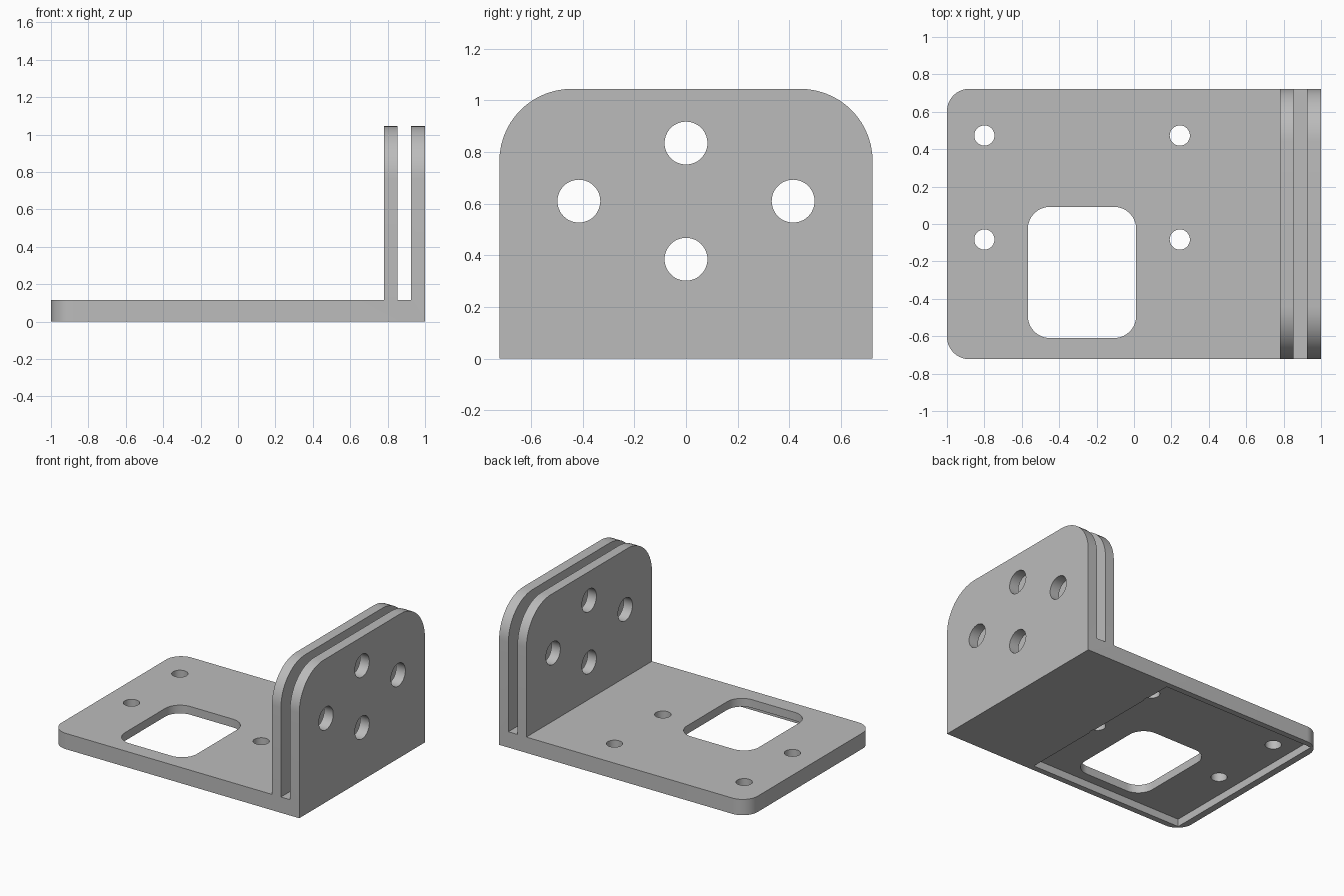
import bpy, bmesh, math
from mathutils import Matrix, Vector

if "Cube" in bpy.data.objects:
    bpy.data.objects.remove(bpy.data.objects["Cube"])

HALF_Y = 0.723
PLATE = 0.115
TOP = 1.045

grey = bpy.data.materials.new("plain_grey")
grey.use_nodes = True
grey.diffuse_color = (0.5, 0.5, 0.5, 1)
grey.node_tree.nodes["Principled BSDF"].inputs["Base Color"].default_value = (0.5, 0.5, 0.5, 1)


def make_object(name, bm):
    bmesh.ops.recalc_face_normals(bm, faces=bm.faces)
    mesh = bpy.data.meshes.new(name)
    bm.to_mesh(mesh)
    bm.free()
    mesh.materials.append(grey)
    obj = bpy.data.objects.new(name, mesh)
    bpy.context.collection.objects.link(obj)
    return obj


def round_edges(bm, test, radius):
    edges = [e for e in bm.edges if test(*(v.co for v in e.verts))]
    bmesh.ops.bevel(bm, geom=edges, offset=radius, segments=14, profile=0.5,
                    affect='EDGES', clamp_overlap=False)


def upright(a, b):
    return abs(a.x - b.x) < 1e-4 and abs(a.y - b.y) < 1e-4


def box(name, low, high, radius=0):
    low, high = Vector(low), Vector(high)
    bm = bmesh.new()
    bmesh.ops.create_cube(bm, size=1, matrix=Matrix.Translation((low + high) / 2)
                          @ Matrix.Diagonal((*(high - low), 1)))
    if radius:
        round_edges(bm, upright, radius)
    return make_object(name, bm)


def cylinder(name, centre, radius, depth, along_x=False):
    turn = Matrix.Rotation(math.pi / 2, 4, 'Y') if along_x else Matrix()
    bm = bmesh.new()
    bmesh.ops.create_cone(bm, cap_ends=True, segments=48, radius1=radius, radius2=radius,
                          depth=depth, matrix=Matrix.Translation(centre) @ turn)
    return make_object(name, bm)


# Side profile: flat plate with two upright flanges, extruded across the width
profile = [(-1, 0), (1, 0), (1, TOP), (0.925, TOP), (0.925, PLATE), (0.852, PLATE),
           (0.852, TOP), (0.78, TOP), (0.78, PLATE), (-1, PLATE)]
bm = bmesh.new()
face = bm.faces.new([bm.verts.new((x, -HALF_Y, z)) for x, z in profile])
side = bmesh.ops.extrude_face_region(bm, geom=[face])
bmesh.ops.translate(bm, vec=(0, 2 * HALF_Y, 0),
                    verts=[g for g in side["geom"] if isinstance(g, bmesh.types.BMVert)])

# Rounded plate corners and flange shoulders
round_edges(bm, lambda a, b: upright(a, b) and a.x < -0.99, 0.12)
round_edges(bm, lambda a, b: abs(a.y - b.y) < 1e-4 and min(a.z, b.z) > TOP - 0.01, 0.28)
bracket = make_object("double_flange_bracket", bm)

# Underside pocket and rounded window
cutters = [box("pocket_cutter", (-0.95, -0.68, -0.1), (0.29, 0.68, 0.055)),
           box("window_cutter", (-0.568, -0.61, -0.2), (0.012, 0.092, 0.3), 0.12)]

# Plate screw holes
for x in (-0.8, 0.245):
    for y in (-0.083, 0.473):
        cutters.append(cylinder("screw_hole_cutter", (x, y, 0.05), 0.054, 0.4))

# Flange holes, through both flanges
for y, z in ((0, 0.835), (0, 0.385), (-0.415, 0.61), (0.415, 0.61)):
    cutters.append(cylinder("flange_hole_cutter", (0.9, y, z), 0.083, 0.5, True))

for cutter in cutters:
    cutter.hide_render = True
    mod = bracket.modifiers.new("cut", 'BOOLEAN')
    mod.operation = 'DIFFERENCE'
    mod.solver = 'EXACT'
    mod.object = cutter

# Bake the cuts and discard the cutters
graph = bpy.context.evaluated_depsgraph_get()
cut_mesh = bpy.data.meshes.new_from_object(bracket.evaluated_get(graph))
bracket.modifiers.clear()
bracket.data = cut_mesh
for cutter in cutters:
    bpy.data.objects.remove(cutter)

bpy.ops.object.select_all(action='DESELECT')
bracket.select_set(True)
bpy.context.view_layer.objects.active = bracket
bpy.ops.object.shade_smooth_by_angle(angle=math.radians(30))
